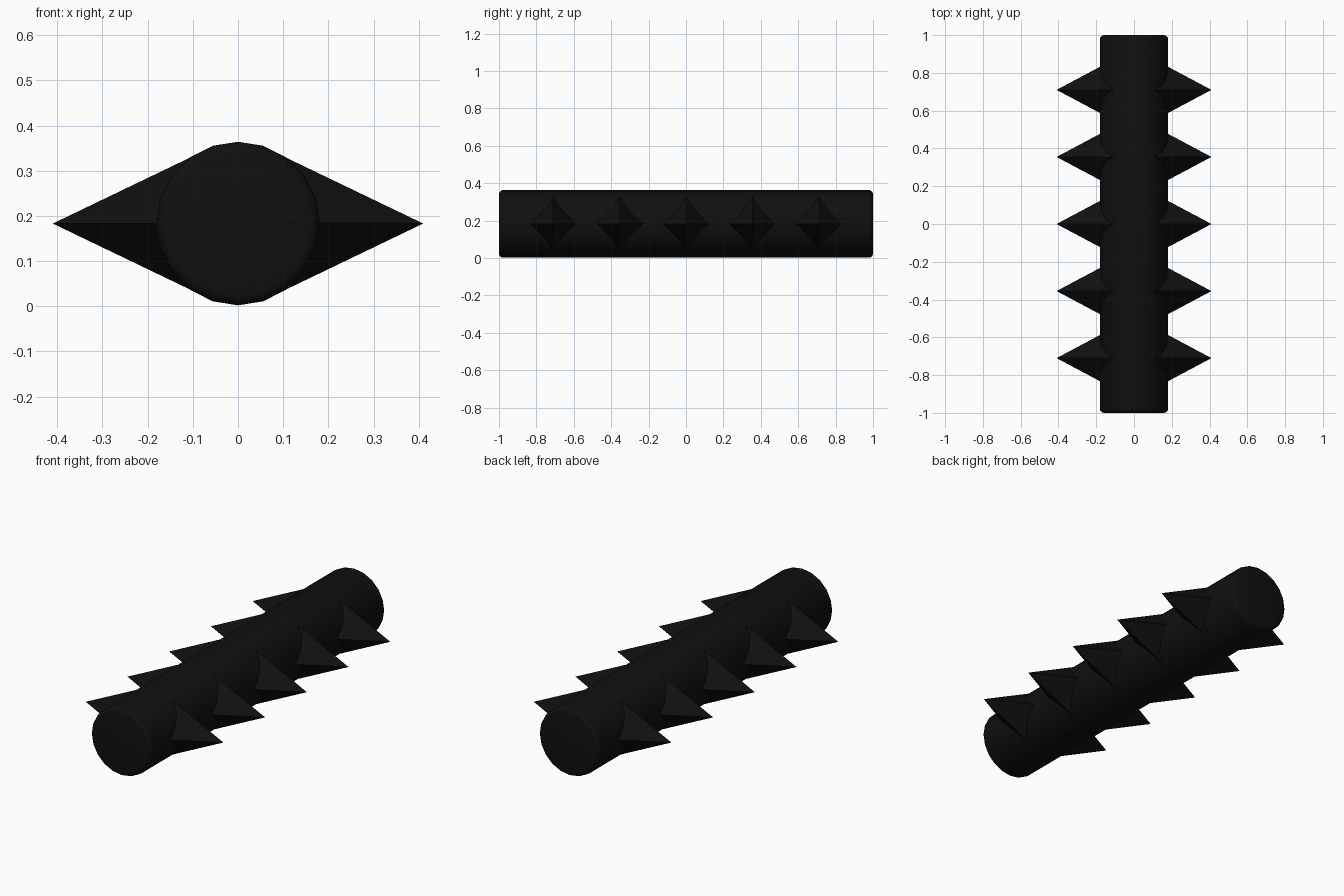
import bpy, bmesh, math
from mathutils import Matrix

if "Cube" in bpy.data.objects:
    bpy.data.objects.remove(bpy.data.objects["Cube"])

R, CZ = 0.181, 0.183

mat = bpy.data.materials.new("black")
mat.diffuse_color = (0.005, 0.005, 0.005, 1)
mat.use_nodes = True
mat.node_tree.nodes["Principled BSDF"].inputs["Base Color"].default_value = mat.diffuse_color


def make_object(name, bm):
    bmesh.ops.recalc_face_normals(bm, faces=bm.faces)
    me = bpy.data.meshes.new(name)
    bm.to_mesh(me)
    bm.free()
    me.materials.append(mat)
    ob = bpy.data.objects.new(name, me)
    bpy.context.collection.objects.link(ob)
    return ob


# Roller body: 20-sided cylinder along y with rounded end rims
bm = bmesh.new()
bmesh.ops.create_cone(bm, cap_ends=True, segments=20, radius1=R, radius2=R, depth=2.0)
rims = [e for e in bm.edges if abs(e.verts[0].co.z - e.verts[1].co.z) < 1e-4]
bmesh.ops.bevel(bm, geom=rims, offset=0.022, segments=3, profile=0.5, affect='EDGES')
bmesh.ops.transform(bm, verts=bm.verts,
                    matrix=Matrix.Translation((0, 0, CZ)) @ Matrix.Rotation(math.pi / 2, 4, 'X'))
body = make_object("roller_body", bm)
bpy.context.view_layer.objects.active = body
body.select_set(True)
bpy.ops.object.shade_smooth_by_angle(angle=math.radians(40))
body.select_set(False)

# Spikes: four-sided pyramids, five on each side
TIP, BASE = 0.41, 0.10
for side, label in ((1, "right"), (-1, "left")):
    for i in range(5):
        y = (i - 2) * 0.355
        hy, hz = 0.165, 0.149
        bm = bmesh.new()
        ring = [bm.verts.new((side * BASE, y + dy, CZ + dz))
                for dy, dz in ((hy, 0), (0, hz), (-hy, 0), (0, -hz))]
        tip = bm.verts.new((side * TIP, y, CZ))
        bm.faces.new(ring)
        for a, b in zip(ring, ring[1:] + ring[:1]):
            bm.faces.new((a, b, tip))
        make_object(f"spike_{label}_{i + 1}", bm)
